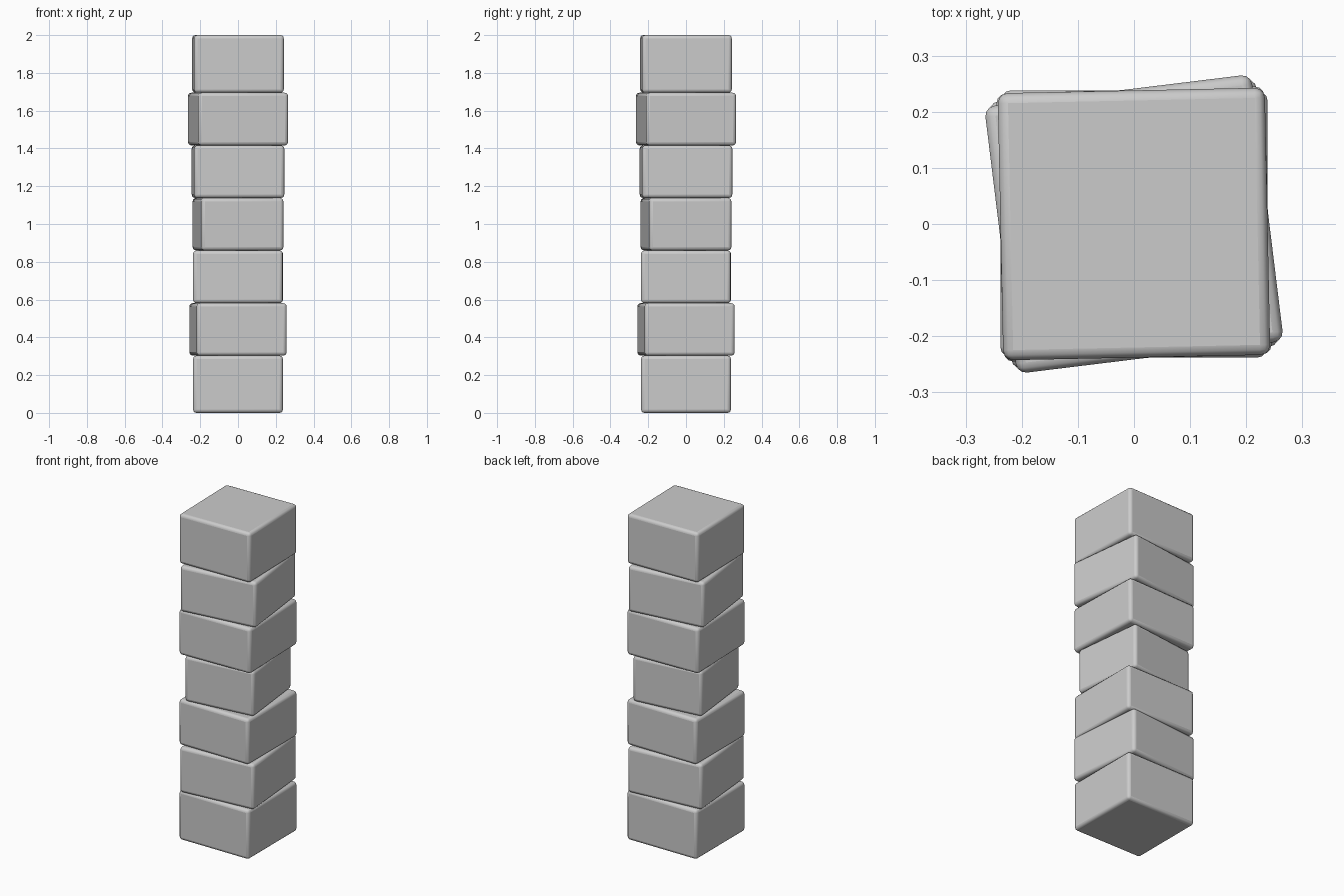
import bpy
from math import radians

if "Cube" in bpy.data.objects:
    bpy.data.objects.remove(bpy.data.objects["Cube"])

# Stacked blocks, bottom to top: (z bottom, z top, side width, twist in degrees)
BLOCKS = [
    (0.000, 0.303, 0.475, 0.0),
    (0.303, 0.581, 0.478, 5.0),
    (0.581, 0.860, 0.475, -0.2),
    (0.860, 1.138, 0.438, 6.4),
    (1.138, 1.416, 0.478, 1.6),
    (1.416, 1.695, 0.479, 7.0),
    (1.695, 2.000, 0.476, 1.2),
]


def add_block(index, z0, z1, width, twist):
    bpy.ops.mesh.primitive_cube_add(size=1, location=(0, 0, (z0 + z1) / 2),
                                    rotation=(0, 0, radians(twist)))
    block = bpy.context.object
    block.name = f"stacked_block_{index}"
    block.scale = (width, width, z1 - z0)
    bpy.ops.object.transform_apply(location=False, rotation=False, scale=True)
    # Softened edges
    bevel = block.modifiers.new("soft_edges", 'BEVEL')
    bevel.width = 0.018
    bevel.segments = 3
    bpy.ops.object.shade_smooth_by_angle(angle=radians(35))


for i, spec in enumerate(BLOCKS, 1):
    add_block(i, *spec)
